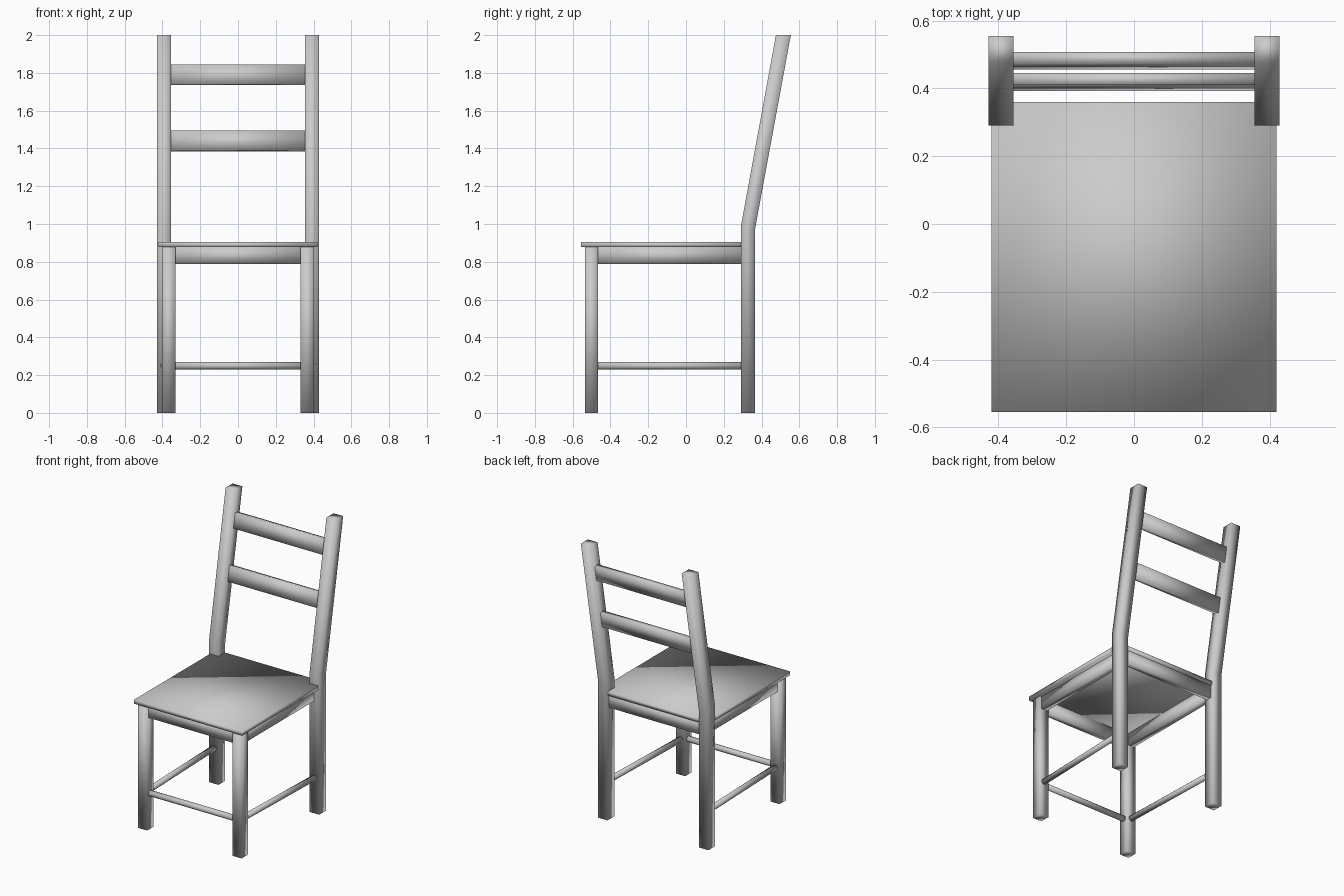
import bpy, bmesh, math
from mathutils import Vector

if "Cube" in bpy.data.objects:
    bpy.data.objects.remove(bpy.data.objects["Cube"])


def finish(name, bm):
    bmesh.ops.recalc_face_normals(bm, faces=bm.faces)
    mesh = bpy.data.meshes.new(name)
    bm.to_mesh(mesh)
    bm.free()
    for p in mesh.polygons:
        p.use_smooth = True
    ob = bpy.data.objects.new(name, mesh)
    bpy.context.collection.objects.link(ob)
    return ob


def box(name, x, y, z, tilt=0.0):
    """Box from (min, max) ranges, optionally tilted about x."""
    bm = bmesh.new()
    bmesh.ops.create_cube(bm, size=1)
    for v in bm.verts:
        v.co = Vector((v.co.x * (x[1] - x[0]), v.co.y * (y[1] - y[0]), v.co.z * (z[1] - z[0])))
    ob = finish(name, bm)
    ob.location = (sum(x) / 2, sum(y) / 2, sum(z) / 2)
    ob.rotation_euler.x = tilt
    return ob


def extrude_profile(name, profile, x0, x1):
    """Side profile (y, z) extruded along x."""
    bm = bmesh.new()
    face = bm.faces.new([bm.verts.new((x0, y, z)) for y, z in profile])
    res = bmesh.ops.extrude_face_region(bm, geom=[face])
    verts = [g for g in res["geom"] if isinstance(g, bmesh.types.BMVert)]
    bmesh.ops.translate(bm, verts=verts, vec=(x1 - x0, 0, 0))
    return finish(name, bm)


def rod(name, a, b, r):
    """Round rod between two points."""
    a, b = Vector(a), Vector(b)
    bm = bmesh.new()
    bmesh.ops.create_cone(bm, cap_ends=True, segments=12, radius1=r, radius2=r, depth=(b - a).length)
    ob = finish(name, bm)
    ob.location = (a + b) / 2
    ob.rotation_euler = (b - a).to_track_quat('Z', 'Y').to_euler()
    return ob


# Seat board
box("seat", (-0.42, 0.42), (-0.555, 0.36), (0.877, 0.905))

# Legs, side rails and side stretchers, one set per side
post = [(0.29, 0), (0.365, 0), (0.365, 0.97), (0.555, 2), (0.476, 2), (0.29, 0.985)]
for s, side in ((-1, "left"), (1, "right")):
    extrude_profile("back_post_" + side, post, s * 0.355, s * 0.43)
    xs = sorted((s * 0.332, s * 0.402))
    box("front_leg_" + side, xs, (-0.535, -0.465), (0, 0.88))
    xs = sorted((s * 0.345, s * 0.388))
    box("side_apron_" + side, xs, (-0.47, 0.295), (0.788, 0.88))
    rod("side_stretcher_" + side, (s * 0.367, -0.49, 0.25), (s * 0.392, 0.32, 0.25), 0.02)

# Front and back rails under the seat
box("front_apron", (-0.34, 0.34), (-0.521, -0.479), (0.788, 0.88))
box("back_apron", (-0.36, 0.36), (0.307, 0.35), (0.788, 0.88))

# Front stretcher
rod("front_stretcher", (-0.36, -0.5, 0.25), (0.36, -0.5, 0.25), 0.02)

# Tilted back slats
tilt = -math.atan(0.185)
for name, y, z in (("lower_slat", 0.419, 1.44), ("upper_slat", 0.482, 1.79)):
    box(name, (-0.36, 0.36), (y - 0.017, y + 0.017), (z - 0.053, z + 0.053), tilt)
